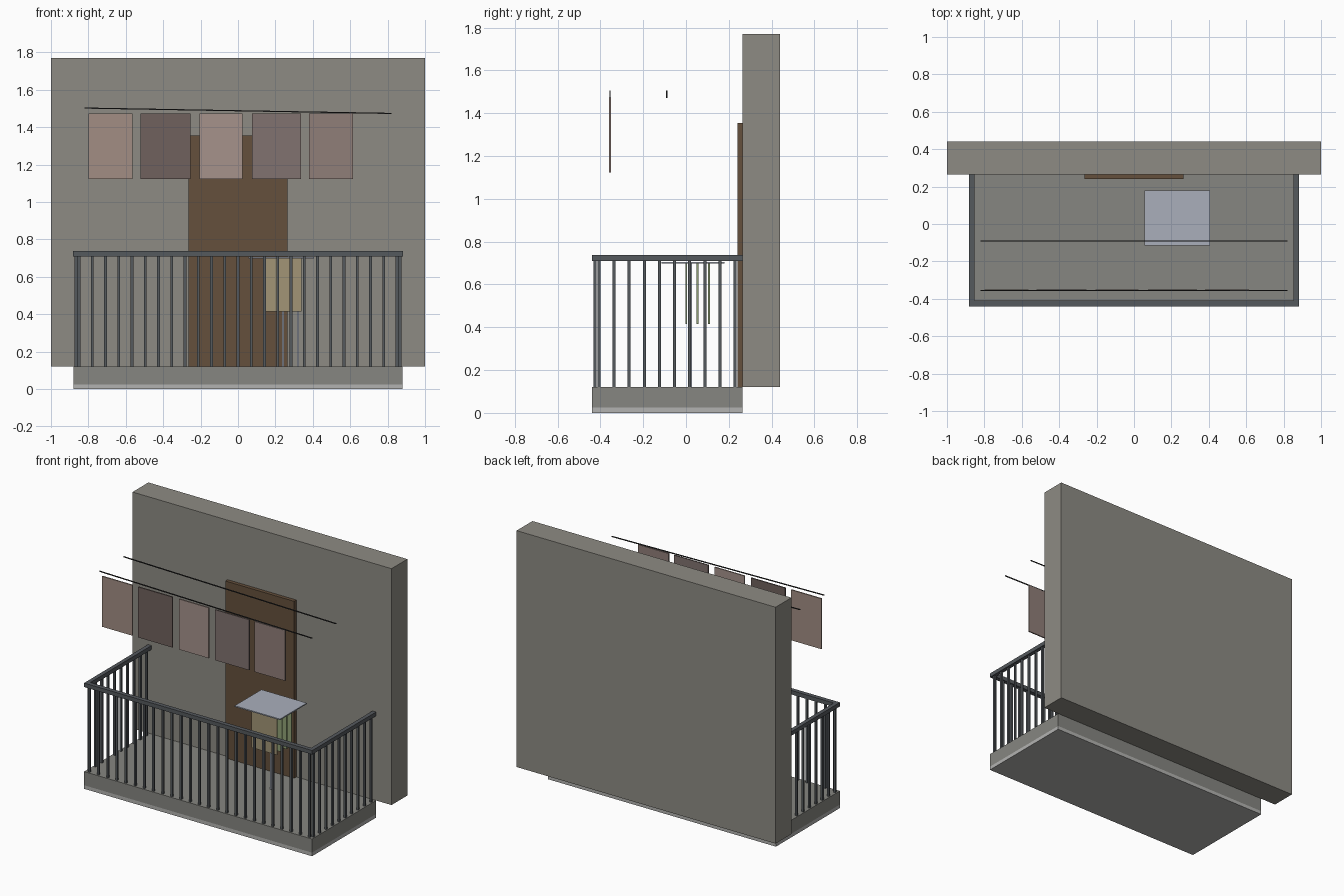
import bpy, bmesh
from mathutils import Vector

if "Cube" in bpy.data.objects:
    bpy.data.objects.remove(bpy.data.objects["Cube"])

mats = {}


def material(name, rgb):
    m = bpy.data.materials.new(name)
    m.diffuse_color = (*rgb, 1)
    m.use_nodes = True
    m.node_tree.nodes["Principled BSDF"].inputs["Base Color"].default_value = m.diffuse_color
    mats[name] = m


material("plaster", (0.27, 0.26, 0.23))
material("concrete", (0.24, 0.24, 0.22))
material("pale_edge", (0.45, 0.45, 0.44))
material("wood", (0.13, 0.08, 0.045))
material("iron", (0.09, 0.10, 0.11))
material("wire", (0.03, 0.03, 0.03))
material("table", (0.40, 0.43, 0.50))
material("beige", (0.36, 0.30, 0.18))
material("green", (0.28, 0.36, 0.18))
cloth_colours = [(0.36, 0.27, 0.23), (0.16, 0.12, 0.11), (0.38, 0.29, 0.26),
                 (0.22, 0.17, 0.16), (0.28, 0.21, 0.19)]
for i, c in enumerate(cloth_colours):
    material(f"cloth_{i}", c)


def boxes(name, ranges, mat):
    """One object from a list of (x0, x1, y0, y1, z0, z1) boxes."""
    bm = bmesh.new()
    for x0, x1, y0, y1, z0, z1 in ranges:
        made = bmesh.ops.create_cube(bm, size=1)["verts"]
        for v in made:
            v.co = Vector(((x0 + x1) / 2 + v.co.x * (x1 - x0),
                           (y0 + y1) / 2 + v.co.y * (y1 - y0),
                           (z0 + z1) / 2 + v.co.z * (z1 - z0)))
    me = bpy.data.meshes.new(name)
    bm.to_mesh(me)
    bm.free()
    me.materials.append(mats[mat])
    ob = bpy.data.objects.new(name, me)
    bpy.context.collection.objects.link(ob)
    return ob


def post(x, y, r, z0, z1):
    return (x - r, x + r, y - r, y + r, z0, z1)


# Wall, door and floor
boxes("wall", [(-1, 1, 0.265, 0.44, 0.12, 1.77)], "plaster")
boxes("door", [(-0.265, 0.265, 0.24, 0.265, 0.12, 1.355)], "wood")
boxes("floor_slab", [(-0.88, 0.88, -0.44, 0.265, 0.025, 0.12)], "concrete")
boxes("slab_underside", [(-0.88, 0.88, -0.44, 0.265, 0, 0.025)], "pale_edge")

# Railing: top rails and balusters
boxes("front_rail", [(-0.88, 0.88, -0.44, -0.41, 0.71, 0.738)], "iron")
boxes("side_rails", [(s * 0.867 - 0.014, s * 0.867 + 0.014, -0.44, 0.265, 0.71, 0.738)
                     for s in (-1, 1)], "iron")
boxes("front_balusters", [post(-0.85 + i * 1.7 / 24, -0.424, 0.007, 0.12, 0.71)
                          for i in range(25)], "iron")
boxes("side_balusters", [post(s * 0.866, -0.407 + i * 0.0707, 0.007, 0.12, 0.71)
                         for s in (-1, 1) for i in range(10)], "iron")

# Drying rack with hanging towels
boxes("rack_top", [(0.055, 0.405, -0.115, 0.18, 0.698, 0.706)], "table")
boxes("rack_posts", [post(x, 0.022, 0.005, 0.12, 0.70) for x in (0.24, 0.32)], "table")
for i in range(4):
    y = -0.052 + i * 0.053
    boxes(f"towel_{i + 1}", [(0.145, 0.34, y - 0.004, y + 0.004, 0.415, 0.70)],
          "beige" if i == 0 else "green")

# Clothes lines, sloping slightly to the right
for name, y in (("front_clothes_line", -0.355), ("rear_clothes_line", -0.09)):
    line = boxes(name, [(-0.82, 0.82, y - 0.003, y + 0.003, 1.485, 1.491)], "wire")
    for v in line.data.vertices:
        v.co.z -= v.co.x * 0.0175

# Hanging laundry
spans = [(-0.80, -0.565), (-0.52, -0.255), (-0.205, 0.025), (0.075, 0.337), (0.38, 0.615)]
for i, (a, b) in enumerate(spans):
    boxes(f"laundry_{i + 1}", [(a, b, -0.359, -0.350, 1.122, 1.474)], f"cloth_{i}")
